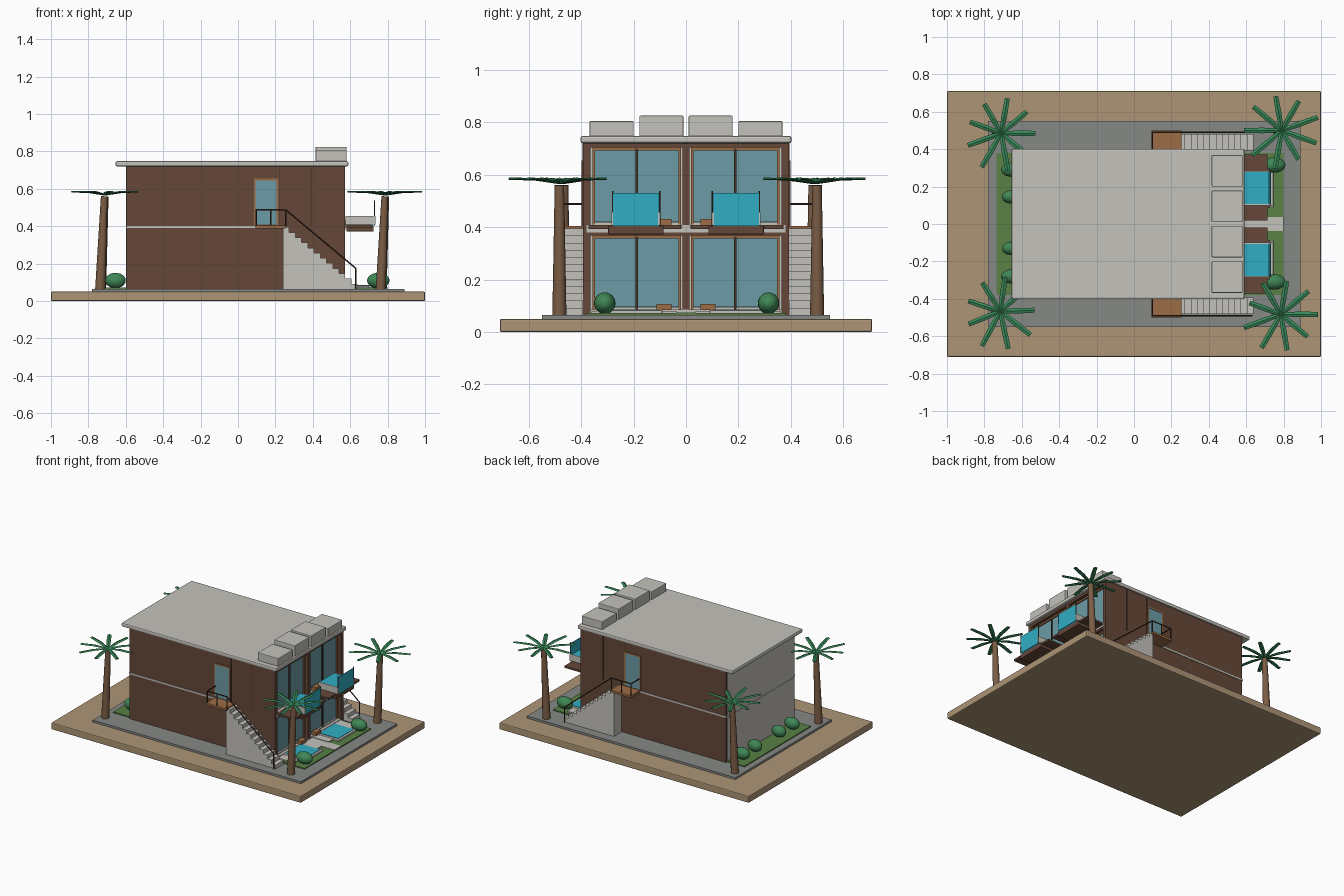
import bpy, bmesh, math, random
from mathutils import Vector

if "Cube" in bpy.data.objects:
    bpy.data.objects.remove(bpy.data.objects["Cube"])

random.seed(4)
MATS = {}
COL = dict(sand=(.42, .30, .18), paving=(.24, .25, .24), concrete=(.55, .54, .50),
           brown=(.13, .065, .04), dark=(.06, .03, .02), wood=(.33, .15, .06),
           glass=(.15, .33, .38), water=(.03, .42, .55), grass=(.10, .22, .06),
           leaf=(.04, .25, .10), bush=(.05, .24, .09), trunk=(.20, .11, .06))


def paint(ob, c):
    if c not in MATS:
        MATS[c] = bpy.data.materials.new(c)
        MATS[c].diffuse_color = (*COL[c], 1)
    ob.data.materials.append(MATS[c])
    return ob


def from_bmesh(name, bm, c):
    bmesh.ops.recalc_face_normals(bm, faces=bm.faces)
    me = bpy.data.meshes.new(name)
    bm.to_mesh(me)
    bm.free()
    ob = bpy.data.objects.new(name, me)
    bpy.context.collection.objects.link(ob)
    return paint(ob, c)


def box(name, x0, x1, y0, y1, z0, z1, c, bevel=0):
    bm = bmesh.new()
    bmesh.ops.create_cube(bm, size=1)
    for v in bm.verts:
        v.co = ((x0 + x1) / 2 + v.co.x * (x1 - x0), (y0 + y1) / 2 + v.co.y * (y1 - y0),
                (z0 + z1) / 2 + v.co.z * (z1 - z0))
    ob = from_bmesh(name, bm, c)
    if bevel:
        m = ob.modifiers.new("bevel", 'BEVEL')
        m.width, m.segments = bevel, 2
    return ob


def sbox(name, s, x0, x1, y0, y1, z0, z1, c, bevel=0):
    a, b = sorted((s * y0, s * y1))
    return box(name, x0, x1, a, b, z0, z1, c, bevel)


def rod(name, p, q, r, c, r2=None, n=8):
    p, q = Vector(p), Vector(q)
    bm = bmesh.new()
    bmesh.ops.create_cone(bm, cap_ends=True, segments=n, radius1=r, radius2=r if r2 is None else r2,
                          depth=(q - p).length)
    ob = from_bmesh(name, bm, c)
    ob.location = (p + q) / 2
    ob.rotation_euler = (q - p).to_track_quat('Z', 'Y').to_euler()
    return ob


# Ground
box("sand_base", -1, 1, -.71, .71, 0, .05, "sand", .006)
box("paving", -.78, .89, -.55, .55, .05, .065, "paving")
box("back_lawn", -.735, -.59, -.38, .38, .06, .072, "grass")
box("front_lawn", .57, .80, -.38, .38, .06, .072, "grass")
box("front_path", .57, .80, -.038, .038, .06, .076, "concrete")

# Main shell
box("ground_floor", -.59, .57, -.38, .38, .06, .085, "concrete")
box("middle_floor", -.59, .575, -.38, .38, .38, .408, "concrete")
box("back_wall_lower", -.60, -.575, -.38, .38, .065, .388, "concrete")
box("back_wall_upper", -.60, -.575, -.38, .38, .392, .72, "concrete")
box("middle_wall", -.58, .57, -.014, .014, .065, .72, "brown")
box("roof", -.655, .59, -.402, .402, .72, .748, "concrete", .008)
for y0, y1, h in ((.01, .178, .825), (.2, .368, .805)):
    for s in (1, -1):
        sbox("roof_unit", s, .415, .58, y0, y1, .745, h, "concrete", .004)

for s in (1, -1):
    # Side wall with floor band, panel joints and door
    sbox("side_wall", s, -.595, .572, .365, .393, .065, .72, "brown")
    sbox("floor_band", s, -.597, .24, .38, .3965, .39, .402, "concrete")
    for x in (.22, .39):
        sbox("panel_joint", s, x - .002, x + .002, .39, .3945, .405, .72, "dark")
    sbox("door_glass", s, .093, .208, .39, .396, .41, .645, "glass")
    for x in (.085, .207):
        sbox("door_jamb", s, x, x + .009, .39, .399, .405, .655, "wood")
    sbox("door_head", s, .085, .216, .39, .399, .645, .655, "wood")

    # Glazed fronts on both floors
    for z0, z1 in ((.095, .365), (.42, .70)):
        sbox("window_glass", s, .535, .541, .025, .355, z0, z1, "glass")
        for y in (.02, .183, .348):
            sbox("window_mullion", s, .53, .55, y, y + .009, z0 - .01, z1, "wood" if y != .183 else "dark")
        sbox("window_head", s, .53, .55, .02, .357, z1 - .008, z1 + .003, "wood")
        sbox("window_sill", s, .53, .55, .02, .357, z0 - .012, z0 - .002, "concrete")
        sbox("lintel", s, .53, .572, .014, .37, z1 + .003, z1 + .02, "brown")
        sbox("wood_step", s, .55, .588, .055, .112, z0 - .012, z0 + .012, "wood")

    # Balcony with plunge pool
    sbox("balcony_deck", s, .565, .715, .018, .372, .393, .408, "brown", .002)
    sbox("pool_tray", s, .58, .725, .085, .297, .372, .405, "brown", .004)
    sbox("pool_water", s, .575, .722, .107, .278, .405, .452, "water")
    for y in (.1, .278):
        sbox("pool_rim", s, .575, .735, y, y + .006, .408, .456, "concrete")
    sbox("pool_guard_glass", s, .728, .733, .103, .281, .405, .53, "water")
    for y in (.1, .28):
        rod("guard_post", (.731, s * y, .405), (.731, s * y, .538), .003, "dark", n=6)

    # Ground pool and terrace
    sbox("ground_pool_curb", s, .57, .745, .09, .295, .06, .083, "concrete", .003)
    sbox("ground_pool_water", s, .58, .73, .105, .28, .07, .086, "water")
    for y0, y1 in ((.036, .09), (.295, .36)):
        sbox("terrace_slab", s, .57, .70, y0, y1, .06, .08, "concrete")

    # Solid staircase from a stepped profile
    n, xa, xb, za, zb = 12, .24, .64, .065, .395
    pts = [(xb, za), (xa, za), (xa, zb)]
    for i in range(n):
        x = xa + (xb - xa) * (i + 1) / n
        pts.append((x, zb - (zb - za) * i / n))
        if i < n - 1:
            pts.append((x, zb - (zb - za) * (i + 1) / n))
    bm = bmesh.new()
    f = bm.faces.new([bm.verts.new((x, s * .393, z)) for x, z in pts])
    ext = bmesh.ops.extrude_face_region(bm, geom=[f])
    for v in ext["geom"]:
        if isinstance(v, bmesh.types.BMVert):
            v.co.y = s * .482
    from_bmesh("staircase", bm, "concrete")

    # Landing and handrails
    sbox("landing", s, .093, .255, .393, .5, .388, .405, "wood", .002)
    yr, r = s * .49, .004
    rod("landing_rail", (.097, yr, .488), (.255, yr, .488), r, "dark")
    rod("landing_end_rail", (.097, yr, .488), (.097, s * .395, .488), r, "dark")
    rod("stair_rail", (.255, yr, .488), (.63, yr, .175), r, "dark")
    for x, z0, z1 in ((.097, .4, .488), (.175, .4, .488), (.255, .4, .488), (.63, .065, .175)):
        rod("rail_post", (x, yr, z0), (x, yr, z1), r, "dark")


# Palms
def palm(x, y, turn):
    t = rod("palm_trunk", (x - .022, y, .06), (x, y, .56), .027, "trunk", .018, 12)
    for p in t.data.polygons:
        p.use_smooth = len(p.vertices) == 4
    bm = bmesh.new()
    for i in range(9):
        a = math.radians(turn + 40 * i)
        L = random.uniform(.175, .212)
        d, w = Vector((math.cos(a), math.sin(a), 0)), Vector((-math.sin(a), math.cos(a), 0))
        rows = []
        for k, z, hw in ((0, .568, .010), (.5, .582, .015), (1, .584, .013)):
            c = Vector((x, y, z)) + d * L * k
            rows.append([bm.verts.new(c + w * hw), bm.verts.new(c + Vector((0, 0, .005))),
                         bm.verts.new(c - w * hw), bm.verts.new(c - Vector((0, 0, .004)))])
        for a0, b0 in zip(rows, rows[1:]):
            for j in range(4):
                bm.faces.new((a0[j], a0[(j + 1) % 4], b0[(j + 1) % 4], b0[j]))
        bm.faces.new(rows[0])
        bm.faces.new(rows[-1])
    from_bmesh("palm_fronds", bm, "leaf")


for x, y, turn in ((-.71, .485, 0), (-.715, -.467, 2), (.79, .5, 20), (.785, -.483, 0)):
    palm(x, y, turn)

# Bushes
for x, y, rx, ry in ((.75, .315, .06, .041), (.75, -.31, .06, .041), (-.655, .29, .055, .038),
                     (-.655, .145, .052, .036), (-.655, -.13, .052, .036), (-.655, -.28, .055, .038)):
    bm = bmesh.new()
    bmesh.ops.create_uvsphere(bm, u_segments=20, v_segments=12, radius=1)
    ob = from_bmesh("bush", bm, "bush")
    ob.scale = (rx, ry, .041)
    ob.location = (x, y, .11)
    for p in ob.data.polygons:
        p.use_smooth = True

for m in bpy.data.materials:
    if m.users and not m.is_grease_pencil:
        m.use_nodes = True
        m.node_tree.nodes["Principled BSDF"].inputs["Base Color"].default_value = m.diffuse_color
